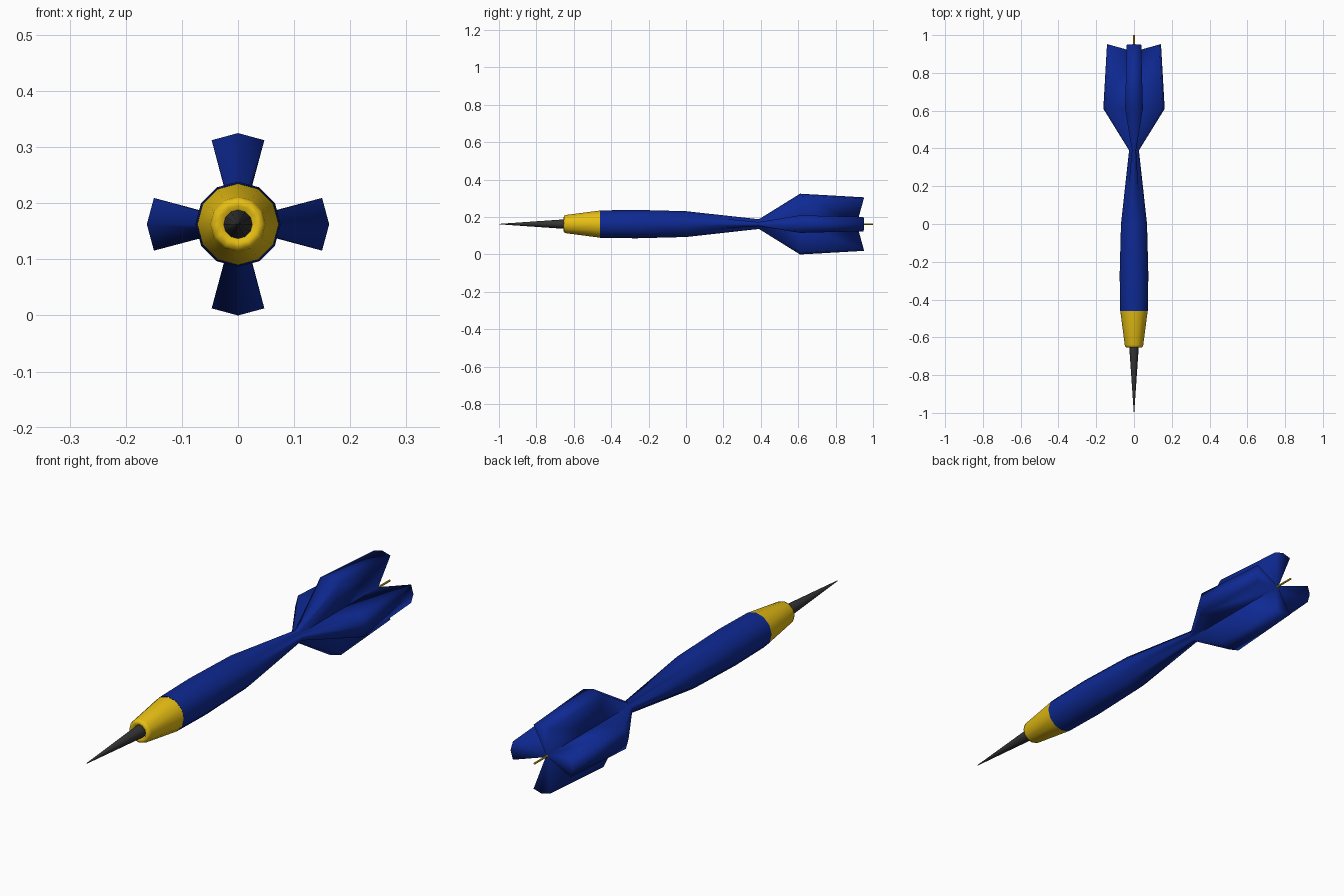
import bpy, bmesh
from math import sin, cos, pi, radians

if "Cube" in bpy.data.objects:
    bpy.data.objects.remove(bpy.data.objects["Cube"])

ZC = 0.1625  # height of the dart's axis


def material(name, rgb):
    m = bpy.data.materials.new(name)
    m.diffuse_color = (*rgb, 1)
    m.use_nodes = True
    m.node_tree.nodes["Principled BSDF"].inputs["Base Color"].default_value = m.diffuse_color
    return m


BLUE = material("blue", (0.0044, 0.022, 0.29))
GOLD = material("yellow", (0.80, 0.52, 0.007))
DARK = material("dark_metal", (0.035, 0.035, 0.035))


def loft(name, rings, mat, start=None, end=None, angle=35):
    """Skin rings of (x, y, z) points; start / end are y positions of fan-cap centres."""
    bm = bmesh.new()
    loops = [[bm.verts.new(p) for p in ring] for ring in rings]
    n = len(loops[0])
    for a, b in zip(loops, loops[1:]):
        for i in range(n):
            j = (i + 1) % n
            bm.faces.new((a[i], a[j], b[j], b[i]))
    for y, loop in ((start, loops[0]), (end, loops[-1])):
        if y is not None:
            c = bm.verts.new((0, y, ZC))
            for i in range(n):
                bm.faces.new((loop[i], loop[(i + 1) % n], c))
    bmesh.ops.recalc_face_normals(bm, faces=bm.faces)
    me = bpy.data.meshes.new(name)
    bm.to_mesh(me)
    bm.free()
    me.materials.append(mat)
    ob = bpy.data.objects.new(name, me)
    bpy.context.collection.objects.link(ob)
    bpy.ops.object.select_all(action='DESELECT')
    ob.select_set(True)
    bpy.context.view_layer.objects.active = ob
    bpy.ops.object.shade_smooth_by_angle(angle=radians(angle))
    return ob


def circle(y, r, n=12):
    return [(r * sin(2 * pi * i / n), y, ZC + r * cos(2 * pi * i / n)) for i in range(n)]


def star(y_tip, r_tip, y_side, r_side, side_deg, y_valley, r_valley):
    """Four-fold section: per quarter a fin ridge, two fin corners and a valley."""
    pts = []
    for q in range(4):
        for deg, r, y in ((0, r_tip, y_tip), (side_deg, r_side, y_side),
                          (45, r_valley, y_valley), (90 - side_deg, r_side, y_side)):
            a = radians(q * 90 + deg)
            pts.append((r * sin(a), y, ZC + r * cos(a)))
    return pts


def barrel(y, r):
    # twelve-sided section, with the valley point lying on the flat
    return star(y, r, y, r, 30, y, r * cos(pi / 12))


# Barrel and the four wedge-shaped fins in one softly shaded skin
loft("barrel_and_fins", [
    barrel(-0.46, 0.073),
    barrel(-0.27, 0.076),
    barrel(0.0, 0.069),
    star(0.39, 0.026, 0.39, 0.025, 26, 0.39, 0.014),
    star(0.61, 0.1625, 0.61, 0.157, 17.4, 0.61, 0.013),
    star(0.952, 0.143, 0.95, 0.139, 16, 0.915, 0.010),
], BLUE, end=0.912, angle=110)

# Yellow collar with a slightly dished front
loft("collar", [circle(y, r) for y, r in (
    (-0.46, 0.0725), (-0.64, 0.049), (-0.652, 0.045),
    (-0.655, 0.033), (-0.645, 0.025))], GOLD, start=-0.46, end=-0.645, angle=75)

# Pointed tip
loft("tip", [circle(-0.64, 0.026), circle(-0.995, 0.0015)], DARK, start=-0.64, end=-1.0)

# Thin pin at the tail
loft("tail_pin", [circle(0.89, 0.004, 8), circle(1.0, 0.004, 8)], GOLD, start=0.89, end=1.0)
